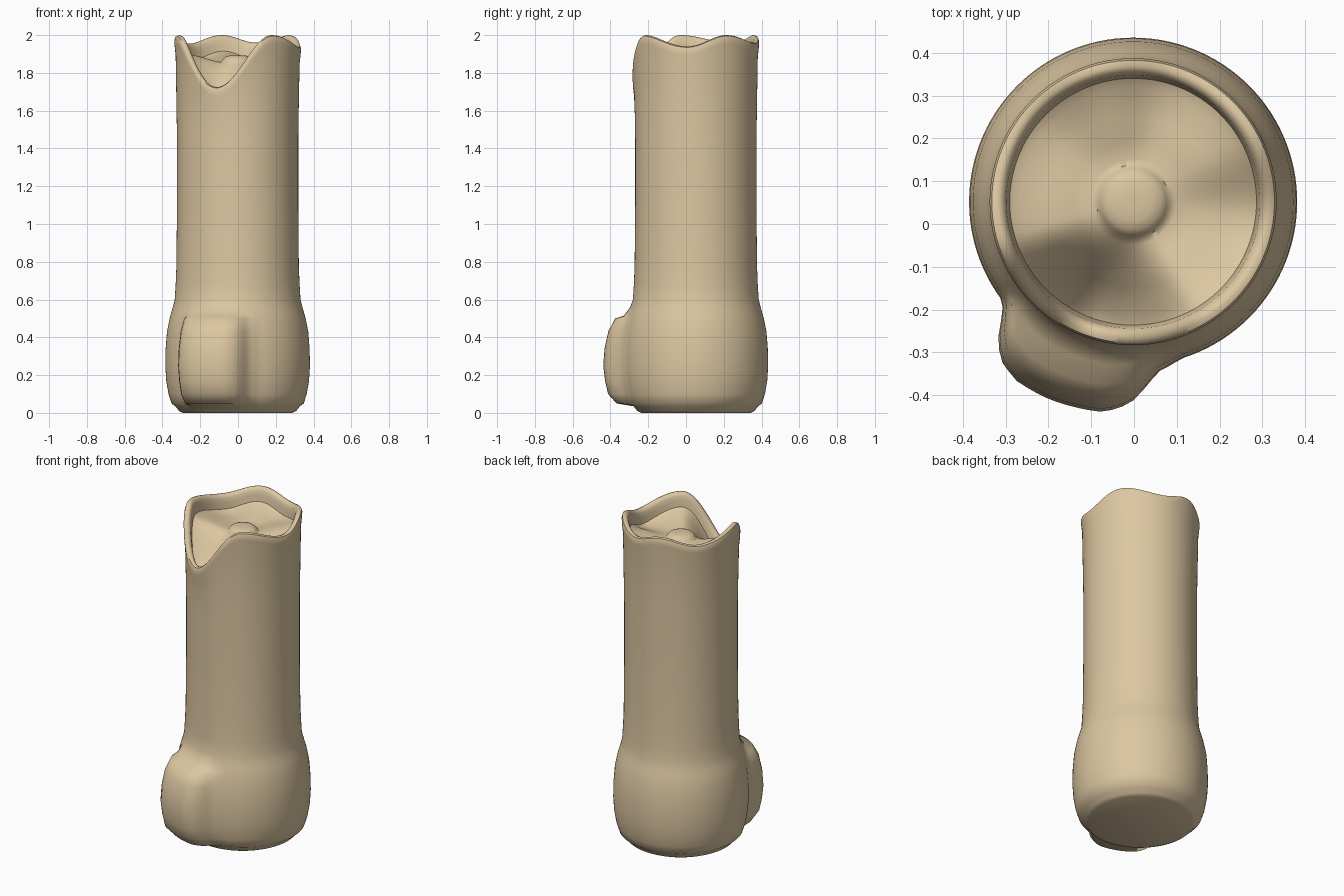
import bpy, bmesh
from math import sin, cos, pi, radians

if "Cube" in bpy.data.objects:
    bpy.data.objects.remove(bpy.data.objects["Cube"])

SEG = 120
CX, CY = -0.002, 0.052


def interp(pts, x, smooth=False):
    """Interpolate sorted (x, value) pairs."""
    if x <= pts[0][0]:
        return pts[0][1]
    for (x0, v0), (x1, v1) in zip(pts, pts[1:]):
        if x <= x1:
            t = (x - x0) / (x1 - x0)
            if smooth:
                t = (1 - cos(pi * t)) / 2
            return v0 + (v1 - v0) * t
    return pts[-1][1]


# wavy rim height by angle in degrees
RIM = [(-8, 1.94), (30, 2.0), (72, 1.96), (105, 2.0), (143, 1.955),
       (195, 2.0), (250, 1.725), (304, 2.0), (352, 1.94), (390, 2.0)]
# radius of the wax lump by angle, and its strength by height
LUMP = [(216, 0.383), (220, 0.395), (225, 0.445), (230, 0.482), (237, 0.499),
        (247, 0.501), (262, 0.496), (269, 0.472), (278, 0.402), (287, 0.383)]
LUMP_Z = [(0.035, 0), (0.05, 0.66), (0.10, 0.92), (0.25, 1), (0.40, 0.93),
          (0.50, 0.64), (0.515, 0.25), (0.56, 0.05), (0.60, 0)]
# outer wall: radius, height
WALL = [(0.29, 0), (0.31, 0.01), (0.33, 0.035), (0.350, 0.05), (0.366, 0.10),
        (0.378, 0.17), (0.383, 0.25), (0.381, 0.34), (0.374, 0.43), (0.360, 0.50),
        (0.356, 0.515), (0.343, 0.56), (0.333, 0.60), (0.328, 0.68), (0.324, 0.78),
        (0.321, 1.1), (0.321, 1.45), (0.323, 1.58)]
# lip: radius, offset from the rim height
LIP = [(0.328, -0.10), (0.334, -0.045), (0.335, -0.02), (0.330, -0.005),
       (0.317, 0), (0.304, -0.006), (0.296, -0.022), (0.292, -0.05), (0.288, -0.085)]
# pool: radius, blend from the rim (1) to the centre (0), added height
POOL = [(0.265, 0.91, 0), (0.20, 0.60, 0), (0.14, 0.25, 0), (0.10, 0.06, 0),
        (0.086, 0.02, 0.004), (0.078, 0, 0.018), (0.065, 0, 0.030),
        (0.045, 0, 0.036), (0.02, 0, 0.038)]
FLOOR = 1.855


def column(a):
    """Profile of the candle at one angle, from the foot to the pool centre."""
    h = interp(RIM, a, True)
    extra = interp(LUMP, a) - 0.383
    col = [(r + extra * interp(LUMP_Z, z), z) for r, z in WALL]
    col += [(r, h + dz) for r, dz in LIP]
    edge = h - 0.095
    col += [(r, FLOOR + (edge - FLOOR) * k + dz) for r, k, dz in POOL]
    return col


bm = bmesh.new()
cols = []
for i in range(SEG):
    a = 360 * i / SEG
    c, s = cos(radians(a)), sin(radians(a))
    cols.append([bm.verts.new((CX + r * c, CY + r * s, z)) for r, z in column(a)])

for i in range(SEG):
    p, q = cols[i], cols[(i + 1) % SEG]
    for j in range(len(p) - 1):
        bm.faces.new((p[j], q[j], q[j + 1], p[j + 1]))

# foot and middle of the pool
bm.faces.new([c[0] for c in reversed(cols)])
bm.faces.new([c[-1] for c in cols])

mesh = bpy.data.meshes.new("melted_candle")
bm.to_mesh(mesh)
bm.free()
candle = bpy.data.objects.new("melted_candle", mesh)
bpy.context.collection.objects.link(candle)

# wax colour
wax = bpy.data.materials.new("wax")
wax.diffuse_color = (0.72, 0.57, 0.36, 1)
wax.use_nodes = True
wax.node_tree.nodes["Principled BSDF"].inputs["Base Color"].default_value = wax.diffuse_color
mesh.materials.append(wax)

bpy.context.view_layer.objects.active = candle
candle.select_set(True)
bpy.ops.object.shade_smooth_by_angle(angle=radians(50))
